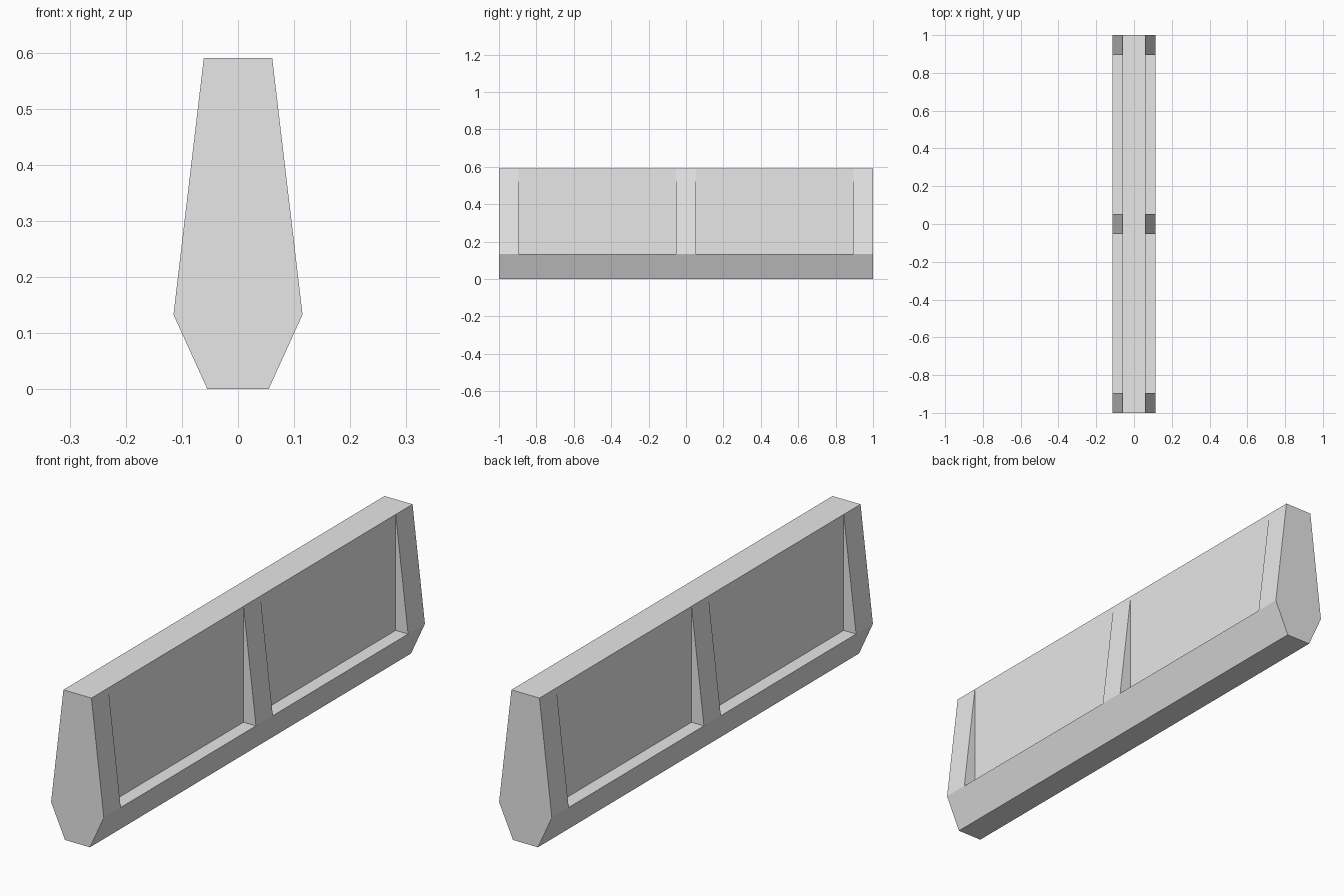
import bpy
import bmesh

if "Cube" in bpy.data.objects:
    bpy.data.objects.remove(bpy.data.objects["Cube"])

# Half cross-section sizes and heights
TOP_X, WIDE_X, FOOT_X = 0.061, 0.115, 0.0545
TOP_Z, LEDGE_Z = 0.59, 0.133
# Stations along the length: rib, bay, rib, bay, rib
CUTS = [-1.0, -0.895, -0.0525, 0.0525, 0.895, 1.0]

bm = bmesh.new()


def face(points):
    bm.faces.new([bm.verts.new(p) for p in points])


def strip(profile, y0, y1):
    """Sweep an open x-z profile between two stations."""
    for (xa, za), (xb, zb) in zip(profile, profile[1:]):
        face([(xa, y0, za), (xb, y0, zb), (xb, y1, zb), (xa, y1, za)])


for i, (y0, y1) in enumerate(zip(CUTS, CUTS[1:])):
    # top and underside
    strip([(-TOP_X, TOP_Z), (TOP_X, TOP_Z)], y0, y1)
    strip([(-FOOT_X, 0), (FOOT_X, 0)], y0, y1)
    for s in (-1, 1):
        top, wide = (s * TOP_X, TOP_Z), (s * WIDE_X, LEDGE_Z)
        inner, foot = (s * TOP_X, LEDGE_Z), (s * FOOT_X, 0)
        if i % 2 == 0:
            # sloped rib
            strip([top, wide, foot], y0, y1)
        else:
            # recessed upright panel with a ledge, closed by the rib cheeks
            strip([top, inner, wide, foot], y0, y1)
            for y in (y0, y1):
                face([(x, y, z) for x, z in (top, inner, wide)])

# end caps
outline = [(TOP_X, TOP_Z), (WIDE_X, LEDGE_Z), (FOOT_X, 0),
           (-FOOT_X, 0), (-WIDE_X, LEDGE_Z), (-TOP_X, TOP_Z)]
for y in (CUTS[0], CUTS[-1]):
    face([(x, y, z) for x, z in outline])

bmesh.ops.remove_doubles(bm, verts=bm.verts, dist=1e-5)
bmesh.ops.recalc_face_normals(bm, faces=bm.faces)

mesh = bpy.data.meshes.new("barrier")
bm.to_mesh(mesh)
bm.free()

# plain concrete colour
mat = bpy.data.materials.new("light grey")
mat.diffuse_color = (0.8, 0.8, 0.8, 1)
mat.use_nodes = True
mat.node_tree.nodes["Principled BSDF"].inputs["Base Color"].default_value = mat.diffuse_color
mesh.materials.append(mat)

barrier = bpy.data.objects.new("barrier", mesh)
bpy.context.collection.objects.link(barrier)
